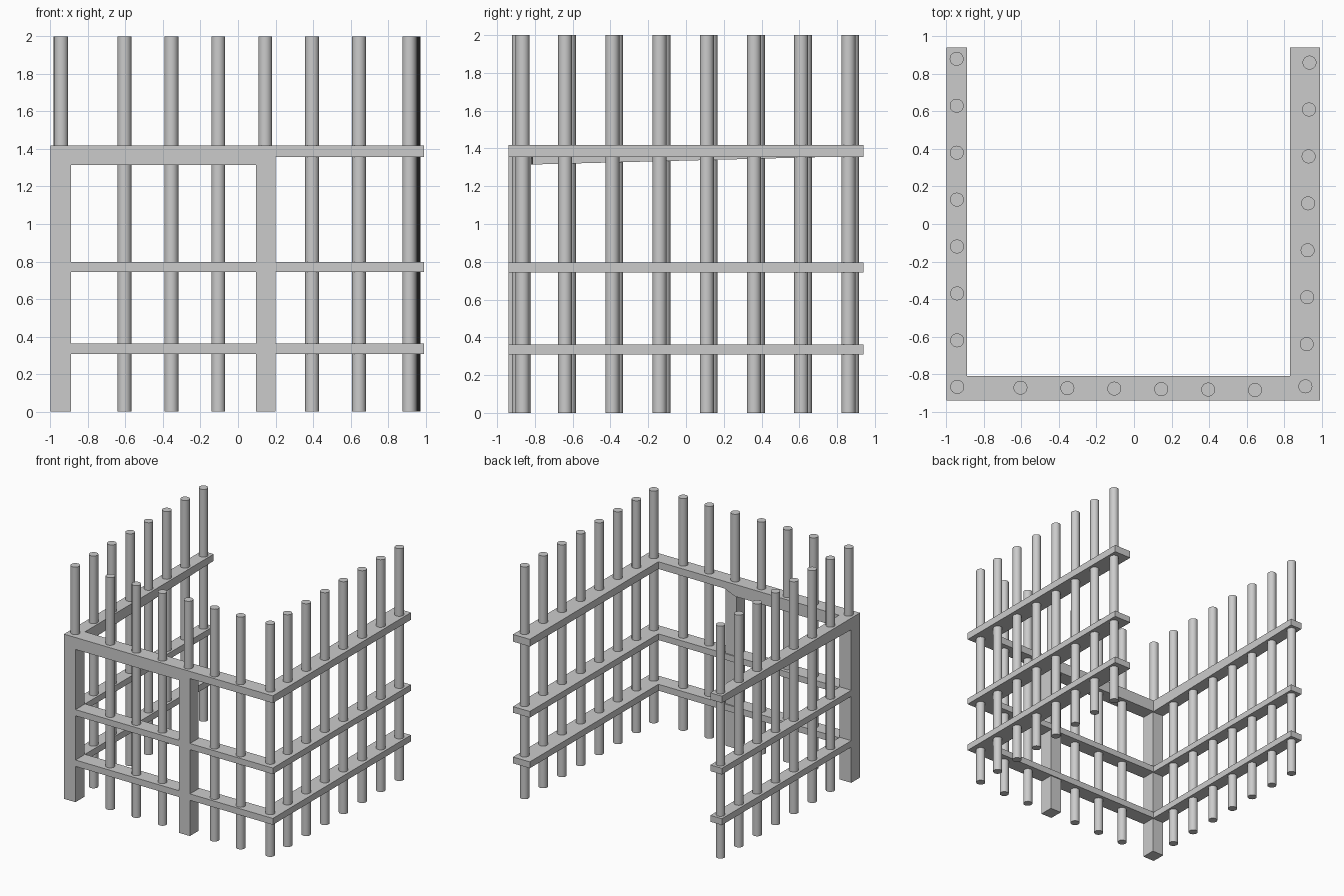
import bpy, bmesh

if "Cube" in bpy.data.objects:
    bpy.data.objects.remove(bpy.data.objects["Cube"])


def rail(name, top, bottoms):
    """Loft a rectangular section along the U-shaped plan."""
    bm = bmesh.new()
    rings = []
    for (outer, inner), b in zip(PLAN, bottoms):
        pts = [(*outer, b), (*inner, b), (*inner, top), (*outer, top)]
        rings.append([bm.verts.new(p) for p in pts])
    for r, s in zip(rings, rings[1:]):
        for i in range(4):
            j = (i + 1) % 4
            bm.faces.new((r[i], r[j], s[j], s[i]))
    bm.faces.new(rings[0])
    bm.faces.new(rings[-1])
    bmesh.ops.recalc_face_normals(bm, faces=bm.faces)
    me = bpy.data.meshes.new(name)
    bm.to_mesh(me)
    bm.free()
    bpy.context.collection.objects.link(bpy.data.objects.new(name, me))


def box(name, lo, hi):
    bpy.ops.mesh.primitive_cube_add(size=1, location=[(a + b) / 2 for a, b in zip(lo, hi)])
    ob = bpy.context.object
    ob.name = name
    ob.scale = [b - a for a, b in zip(lo, hi)]


def rod(name, x, y, z0=0.0):
    bpy.ops.mesh.primitive_cylinder_add(vertices=24, radius=0.037, depth=2 - z0,
                                        location=(x, y, 1 + z0 / 2))
    bpy.context.object.name = name
    bpy.ops.object.shade_smooth_by_angle()


# outer / inner plan points: left end, left corner, door post sides, right corner, right end
PLAN = [((-1, 0.94), (-0.89, 0.94)), ((-1, -0.94), (-0.89, -0.81)),
        ((0.10, -0.94), (0.10, -0.81)), ((0.20, -0.94), (0.20, -0.81)),
        ((0.99, -0.94), (0.83, -0.81)), ((0.99, 0.94), (0.83, 0.94))]

# horizontal rails; the top one is deeper over the door bay and tapers along the left side
rail("lower_rail", 0.363, [0.308] * 6)
rail("middle_rail", 0.797, [0.744] * 6)
rail("top_rail", 1.418, [1.36, 1.315, 1.315, 1.356, 1.356, 1.356])

# square posts
box("corner_post", (-1, -0.94, 0), (-0.89, -0.82, 1.40))
box("middle_post", (0.095, -0.94, 0), (0.20, -0.82, 1.40))

# left side rods
for i in range(7):
    rod("left_rod", -0.945 + 0.0005 * i, 0.88 - 0.25 * i)

# front rods; the two above posts rise from the top rail
rod("corner_rod", -0.942, -0.868, 1.37)
for i in range(6):
    rod("front_rod", -0.605 + 0.25 * i, -0.872 - 0.0025 * i, 1.37 if i == 3 else 0)
rod("corner_rod", 0.913, -0.865)

# right side rods
for i in range(7):
    rod("right_rod", 0.92 + 0.0025 * i, -0.64 + 0.25 * i)
